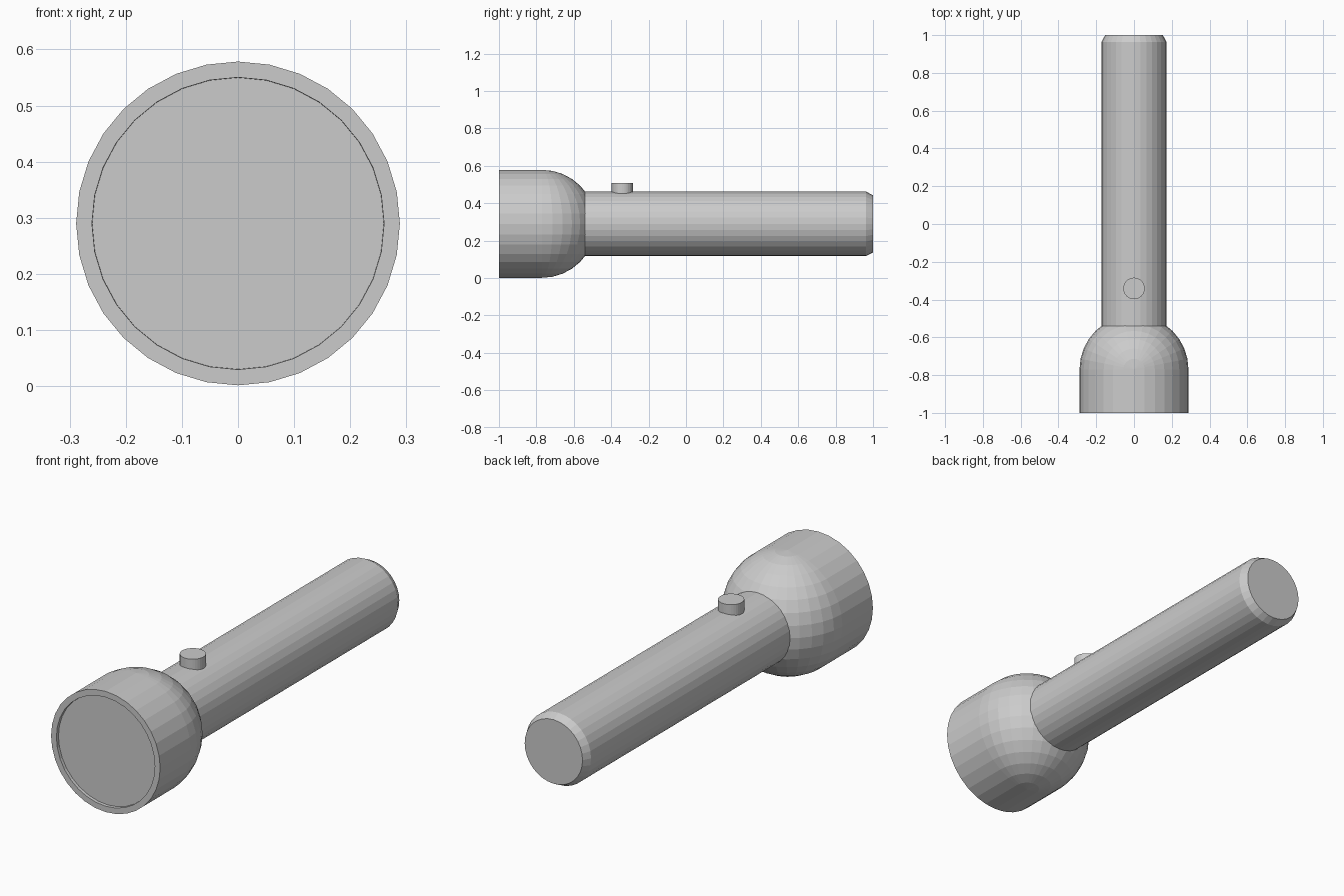
import bpy, bmesh, math
from mathutils import Matrix, Vector

if "Cube" in bpy.data.objects:
    bpy.data.objects.remove(bpy.data.objects["Cube"])

AXIS_Z = 0.29
SIDES = 32


def finish(bm, name):
    bmesh.ops.recalc_face_normals(bm, faces=bm.faces)
    mesh = bpy.data.meshes.new(name)
    bm.to_mesh(mesh)
    bm.free()
    obj = bpy.data.objects.new(name, mesh)
    bpy.context.collection.objects.link(obj)
    return obj


def tube(bm, profile):
    """Closed solid of revolution about the y axis from (y, radius) pairs."""
    rings = []
    for y, r in profile:
        rings.append([bm.verts.new((r * math.sin(2 * math.pi * i / SIDES), y,
                                    AXIS_Z + r * math.cos(2 * math.pi * i / SIDES)))
                      for i in range(SIDES)])
    for a, b in zip(rings, rings[1:]):
        for i in range(SIDES):
            j = (i + 1) % SIDES
            bm.faces.new((a[i], a[j], b[j], b[i]))
    bm.faces.new(rings[0])
    bm.faces.new(rings[-1])


# Lamp head: rear half of a sphere, drawn forward to a rim with a recessed lens
bm = bmesh.new()
bmesh.ops.create_uvsphere(bm, u_segments=SIDES, v_segments=16, radius=0.2885)
bmesh.ops.delete(bm, geom=[v for v in bm.verts if v.co.y < -1e-4], context='VERTS')
bmesh.ops.translate(bm, verts=bm.verts, vec=(0, -0.77, AXIS_Z))
border = [e for e in bm.edges if e.is_boundary]
ext = bmesh.ops.extrude_edge_only(bm, edges=border)["geom"]
for v in ext:
    if isinstance(v, bmesh.types.BMVert):
        v.co.y = -1.0
front_edges = [e for e in bm.edges if e.is_boundary]
lens = bmesh.ops.contextual_create(bm, geom=front_edges)["faces"]
bmesh.ops.recalc_face_normals(bm, faces=bm.faces)
bmesh.ops.inset_region(bm, faces=lens, thickness=0.028, use_even_offset=True)
bmesh.ops.inset_region(bm, faces=lens, thickness=0.0005, use_even_offset=True)
for v in lens[0].verts:
    v.co.y = -0.985
finish(bm, "lamp_head")

# Handle with chamfered tail
bm = bmesh.new()
tube(bm, [(-0.57, 0.172), (0.963, 0.172), (1.0, 0.153)])
finish(bm, "handle")

# Round switch button on top of the handle
bm = bmesh.new()
bmesh.ops.create_cone(bm, cap_ends=True, segments=SIDES, radius1=0.057, radius2=0.057,
                      depth=0.08, matrix=Matrix.Translation(Vector((0, -0.341, 0.467))))
finish(bm, "switch_button")
